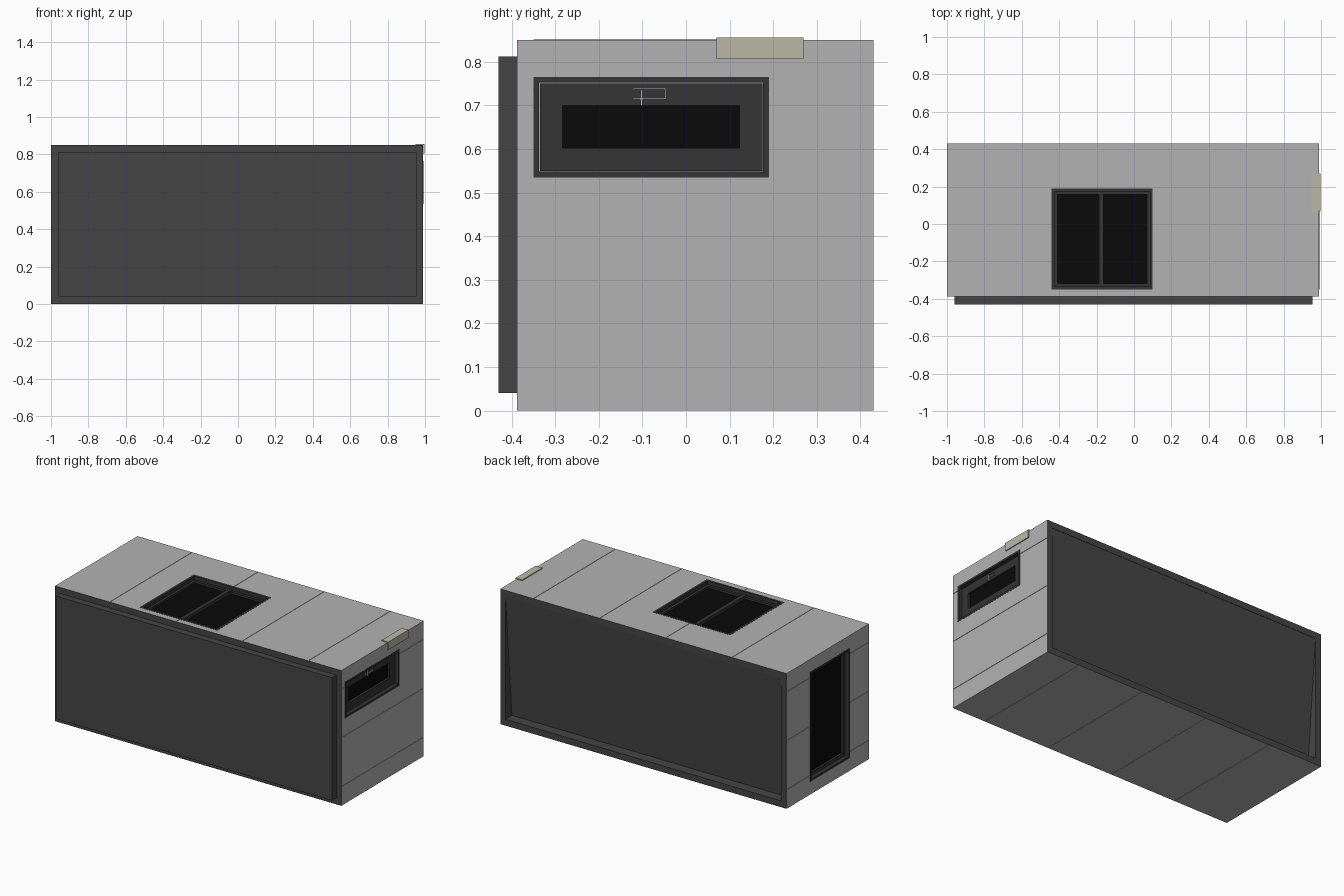
import bpy, bmesh
from mathutils import Vector

if "Cube" in bpy.data.objects:
    bpy.data.objects.remove(bpy.data.objects["Cube"])


def material(name, c):
    m = bpy.data.materials.new(name)
    m.diffuse_color = (*c, 1)
    m.use_nodes = True
    m.node_tree.nodes["Principled BSDF"].inputs["Base Color"].default_value = m.diffuse_color
    return m


LIGHT = material("light_panel", (0.45, 0.45, 0.45))
DARK = material("dark_panel", (0.06, 0.06, 0.06))
FRAME = material("frame_grey", (0.035, 0.035, 0.035))
GLASS = material("black_glass", (0.003, 0.003, 0.003))
PLATE = material("plate_yellow", (0.5, 0.49, 0.38))


def prism(name, profile, x0, x1, mat=None):
    """Extrude a (y, z) profile along x."""
    bm = bmesh.new()
    f = bm.faces.new([bm.verts.new((x0, y, z)) for y, z in profile])
    r = bmesh.ops.extrude_face_region(bm, geom=[f])
    verts = [v for v in r["geom"] if isinstance(v, bmesh.types.BMVert)]
    bmesh.ops.translate(bm, verts=verts, vec=(x1 - x0, 0, 0))
    bmesh.ops.recalc_face_normals(bm, faces=bm.faces)
    me = bpy.data.meshes.new(name)
    bm.to_mesh(me)
    bm.free()
    ob = bpy.data.objects.new(name, me)
    bpy.context.collection.objects.link(ob)
    if mat:
        me.materials.append(mat)
    return ob


def box(name, x, y, z, mat=None):
    return prism(name, [(y[0], z[0]), (y[1], z[0]), (y[1], z[1]), (y[0], z[1])], *x, mat)


def cut(target, cutter):
    mod = target.modifiers.new("cut", 'BOOLEAN')
    mod.operation, mod.solver, mod.object = 'DIFFERENCE', 'EXACT', cutter
    bpy.context.view_layer.objects.active = target
    bpy.ops.object.modifier_apply(modifier=mod.name)
    bpy.data.objects.remove(cutter)


def border(name, x, y, z, axis, w, mat):
    """Rectangular frame of width w lying across the given axis."""
    ob = box(name, x, y, z, mat)
    r = [[a + w, b - w] for a, b in (x, y, z)]
    a, b = (x, y, z)[axis]
    r[axis] = [a - 0.02, b + 0.02]
    cut(ob, box("opening", *r))
    return ob


# Main shell
X0, X1, Y0, Y1, H = -1, 0.99, -0.388, 0.43, 0.85
shell = box("shell", (X0, X1), (Y0, Y1), (0, H))

# Fine panel seams on top, underside and both ends
g, d = 0.0012, 0.003
for x in (-0.62, -0.16, 0.30, 0.76):
    for z in (0, H):
        cut(shell, box("seam", (x - g, x + g), (Y0 + .001, Y1 - .001), (z - d, z + d)))
for x in (X0, X1):
    for z in (0.12, 0.428, 0.735):
        cut(shell, box("seam", (x - d, x + d), (Y0 + .001, Y1 - .001), (z - g, z + g)))
    cut(shell, box("seam", (x - d, x + d), (0.299, 0.301), (0.001, H - .001)))

# Skylight, end window and door openings, sloped back recess
cut(shell, box("hole", (-0.44, 0.10), (-0.35, 0.19), (0.80, 0.9)))
cut(shell, box("hole", (0.94, 1.1), (-0.35, 0.19), (0.535, 0.765)))
cut(shell, box("hole", (-1.1, -0.95), (-0.2, 0.195), (0.08, 0.77)))
cut(shell, prism("recess", [(0.5, 0.04), (0.365, 0.04), (0.428, 0.81), (0.5, 0.81)], -0.96, 0.955))

# Long faces and the recess are dark
shell.data.materials.append(LIGHT)
shell.data.materials.append(DARK)
for p in shell.data.polygons:
    in_recess = p.center.y > 0.36 and abs(p.center.x) < 0.97 and 0.03 < p.center.z < 0.82
    p.material_index = 1 if (abs(p.normal.y) > 0.9 and (p.center.y < Y0 + .01 or p.center.y > 0.36)) or in_recess else 0

# Slide-out slab on the front
box("front_slab", (-0.96, 0.955), (-0.43, Y0), (0.04, 0.812), DARK)

# Skylight
border("skylight_frame", (-0.44, 0.10), (-0.35, 0.19), (0.80, 0.851), 2, 0.015, FRAME)
border("skylight_inner_frame", (-0.425, 0.085), (-0.335, 0.175), (0.80, 0.828), 2, 0.016, FRAME)
box("skylight_mullion", (-0.188, -0.163), (-0.335, 0.175), (0.80, 0.835), FRAME)
box("skylight_glass", (-0.425, 0.085), (-0.335, 0.175), (0.80, 0.815), GLASS)

# End window with hinged sash and latch
border("window_frame", (0.94, 0.991), (-0.35, 0.19), (0.535, 0.765), 0, 0.013, FRAME)
sash = box("window_sash", (0.94, 0.968), (-0.335, 0.175), (0.55, 0.75), FRAME)
cut(sash, box("opening", (0.9, 1.0), (-0.283, 0.123), (0.602, 0.70)))
box("window_glass", (0.94, 0.956), (-0.283, 0.123), (0.602, 0.70), GLASS)
border("window_latch_plate", (0.966, 0.974), (-0.122, -0.046), (0.714, 0.74), 0, 0.003, LIGHT)
box("window_latch_lever", (0.966, 0.977), (-0.104, -0.100), (0.70, 0.735), LIGHT)

# Door at the left end
border("door_frame", (-1.001, -0.95), (-0.2, 0.195), (0.08, 0.77), 0, 0.013, FRAME)
border("door_sash", (-0.975, -0.95), (-0.187, 0.182), (0.093, 0.757), 0, 0.022, FRAME)
box("door_glass", (-0.963, -0.95), (-0.187, 0.182), (0.093, 0.757), GLASS)

# Corner plate folded over the top right edge
box("corner_plate_side", (X1, 0.996), (0.07, 0.27), (0.806, 0.856), PLATE)
box("corner_plate_top", (0.95, X1), (0.07, 0.27), (H, 0.856), PLATE)
